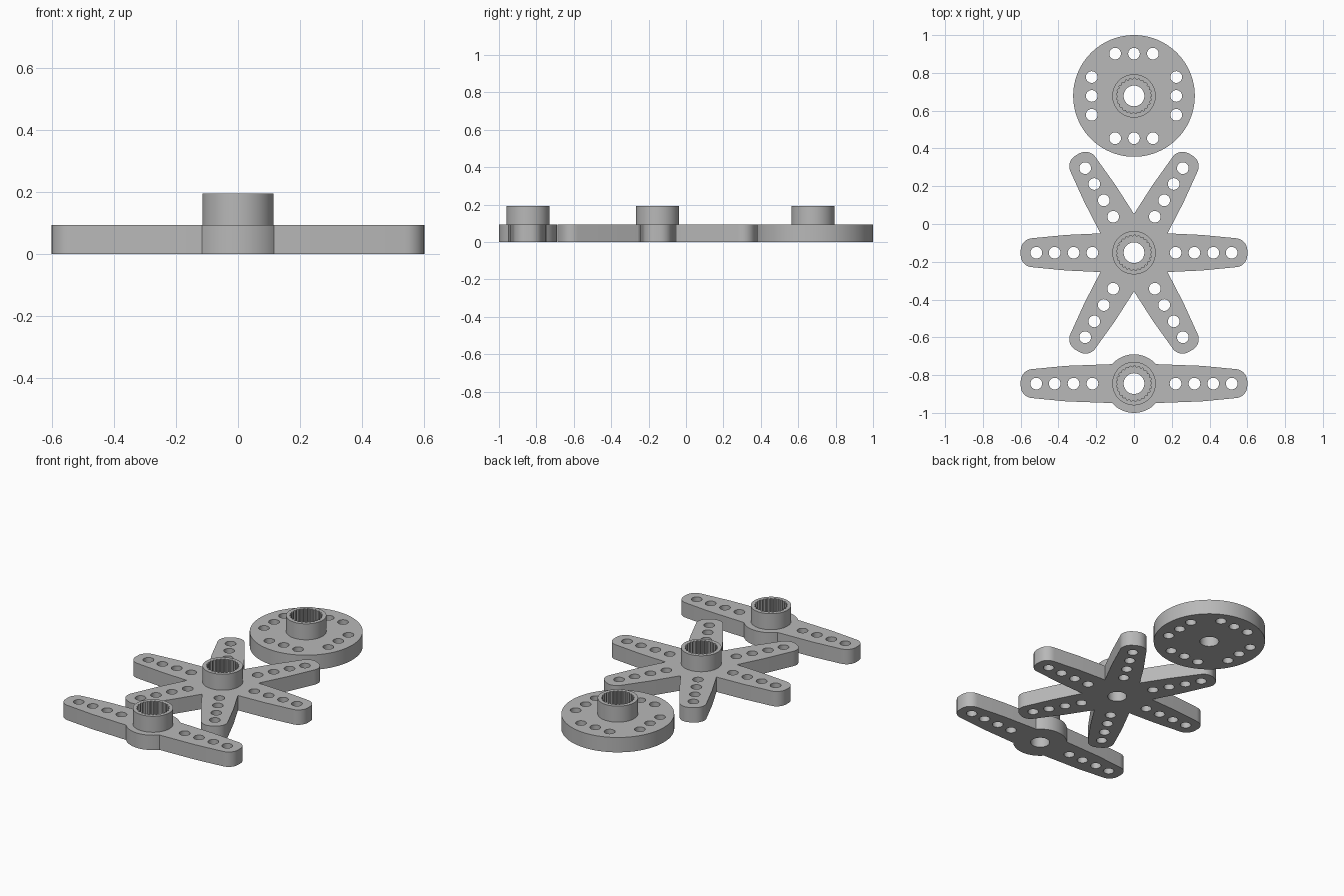
import bpy
import bmesh
from math import cos, sin, pi, radians, asin
from mathutils import Vector

cube = bpy.data.objects.get("Cube")
if cube:
    bpy.data.objects.remove(cube, do_unlink=True)

grey = bpy.data.materials.new("grey plastic")
grey.use_nodes = True
grey.diffuse_color = (0.48, 0.48, 0.48, 1)
grey.node_tree.nodes["Principled BSDF"].inputs["Base Color"].default_value = grey.diffuse_color

PLATE_TOP, HUB_TOP = 0.0935, 0.194
HUB_R, BORE_R, HOLE_R = 0.115, 0.055, 0.031


def arc(cx, cy, r, start, end, n):
    """Points along an arc, angles in radians, both ends included."""
    angles = [start + (end - start) * i / n for i in range(n + 1)]
    return [(cx + r * cos(a), cy + r * sin(a)) for a in angles]


def circle(cx, cy, r, n=32):
    return arc(cx, cy, r, 0, 2 * pi, n)[:-1]


def rotated(points, angle):
    c, s = cos(angle), sin(angle)
    return [(x * c - y * s, x * s + y * c) for x, y in points]


def slab(name, loops, y, z0, z1):
    """Extrude an outline with holes between two heights."""
    curve = bpy.data.curves.new(name, 'CURVE')
    curve.dimensions, curve.fill_mode = '2D', 'BOTH'
    curve.extrude = (z1 - z0) / 2
    for loop in loops:
        spline = curve.splines.new('POLY')
        spline.points.add(len(loop) - 1)
        for point, (px, py) in zip(spline.points, loop):
            point.co = (px, py, 0, 1)
        spline.use_cyclic_u = True
    helper = bpy.data.objects.new(name + " helper", curve)
    bpy.context.collection.objects.link(helper)
    bpy.context.view_layer.update()
    graph = bpy.context.evaluated_depsgraph_get()
    mesh = bpy.data.meshes.new_from_object(helper.evaluated_get(graph))
    bpy.data.objects.remove(helper, do_unlink=True)

    bm = bmesh.new()
    bm.from_mesh(mesh)
    bmesh.ops.remove_doubles(bm, verts=bm.verts, dist=0.0001)
    bmesh.ops.translate(bm, verts=bm.verts, vec=Vector((0, y, (z0 + z1) / 2)))
    bmesh.ops.recalc_face_normals(bm, faces=bm.faces)
    bm.to_mesh(mesh)
    bm.free()
    mesh.materials.clear()
    mesh.materials.append(grey)
    obj = bpy.data.objects.new(name, mesh)
    bpy.context.collection.objects.link(obj)
    bpy.ops.object.select_all(action='DESELECT')
    obj.select_set(True)
    bpy.context.view_layer.objects.active = obj
    bpy.ops.object.shade_smooth_by_angle(angle=radians(25))


def horn(name, outline, holes, y):
    """A drilled plate carrying a hub with a toothed socket."""
    drilled = [circle(hx, hy, HOLE_R, 24) for hx, hy in holes]
    slab(name + "_plate", [outline, circle(0, 0, BORE_R)] + drilled, y, 0, PLATE_TOP)
    teeth = 25
    socket = []
    for i in range(teeth * 4):
        r = 0.094 if i % 4 < 2 else 0.087
        a = 2 * pi * i / (teeth * 4)
        socket.append((r * cos(a), r * sin(a)))
    slab(name + "_hub", [circle(0, 0, HUB_R, 64), socket], y, PLATE_TOP, HUB_TOP)


# Tapered arm along +x with a rounded tip, listed counter-clockwise
tip = arc(0.535, -0.012, 0.065, -pi / 2, 0, 8) + arc(0.535, 0.012, 0.065, 0, pi / 2, 8)
arm = [(0.36, -0.094)] + tip + [(0.36, 0.094)]
arm_holes = [(r, 0) for r in (0.22, 0.32, 0.42, 0.517)]

# Round horn
row = (-0.1, 0, 0.1)
disc_holes = [(x, s * 0.224) for x in row for s in (-1, 1)]
disc_holes += [(s * 0.224, y) for y in row for s in (-1, 1)]
horn("round_horn", circle(0, 0, 0.322, 96), disc_holes, 0.678)

# Six-armed horn
star, star_holes = [], []
for k in range(6):
    turn = k * pi / 3
    star += rotated(arm, turn) + rotated([(0.205, 0)], turn + pi / 6)
    star_holes += rotated(arm_holes, turn)
horn("star_horn", star, star_holes, -0.152)

# Two-armed horn with a round boss in the middle
boss_r = 0.155
join = asin(0.103 / boss_r)
bar, bar_holes = [], []
for turn in (0, pi):
    bar += rotated(arm + arc(0, 0, boss_r, join, pi - join, 24), turn)
    bar_holes += rotated(arm_holes, turn)
horn("bar_horn", bar, bar_holes, -0.845)
